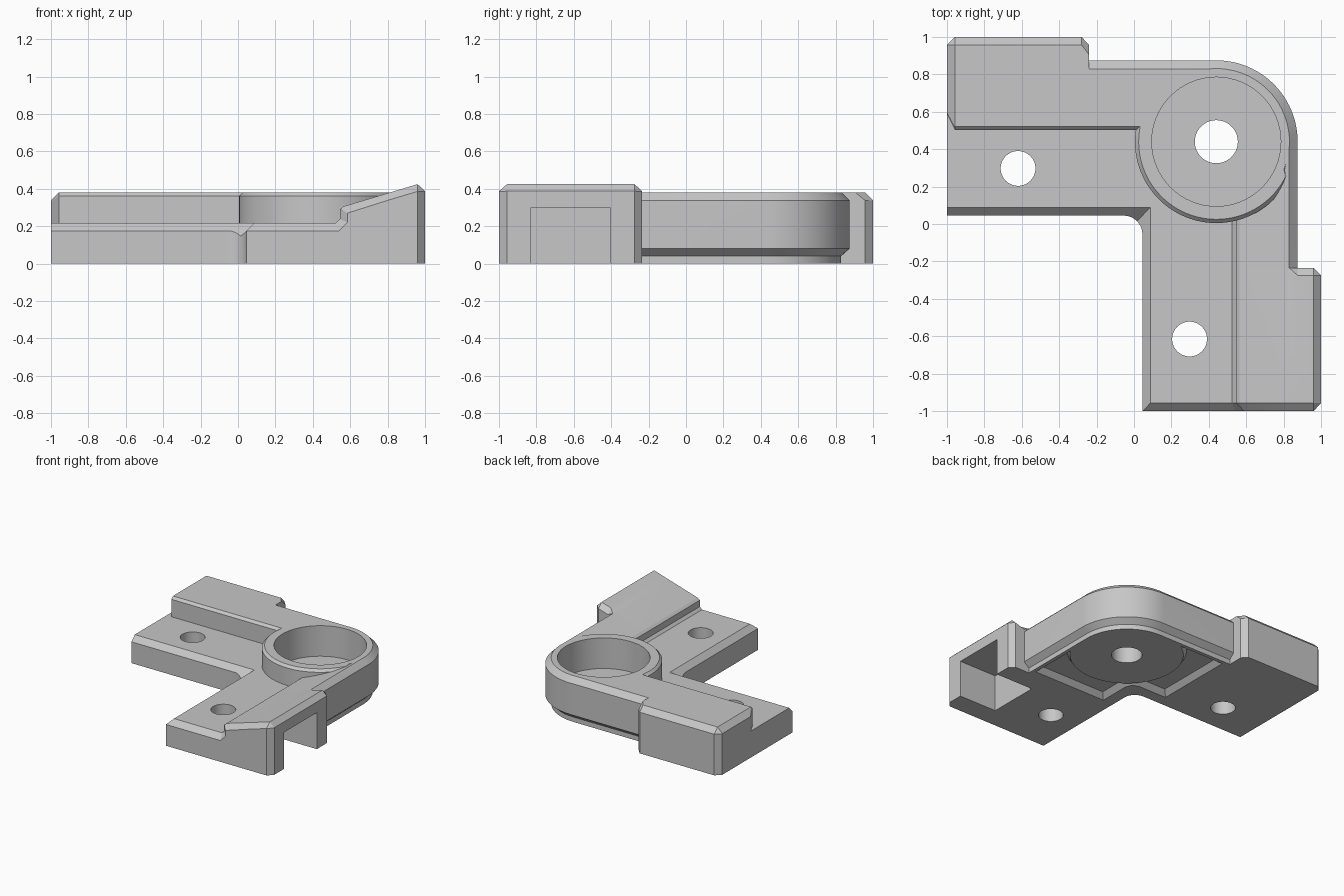
import bpy, bmesh
from math import sin, cos, pi, radians

cube = bpy.data.objects.get("Cube")
if cube:
    bpy.data.objects.remove(cube, do_unlink=True)

C, R, TOP = 0.44, 0.435, 0.381   # boss centre (x and y), radius, height

grey = bpy.data.materials.new("plain_grey")
grey.use_nodes = True
grey.diffuse_color = (0.57, 0.57, 0.57, 1)
grey.node_tree.nodes["Principled BSDF"].inputs["Base Color"].default_value = (0.57, 0.57, 0.57, 1)


def loft(name, rings):
    """Closed solid through rings of equal point count."""
    bm = bmesh.new()
    loops = [[bm.verts.new(p) for p in ring] for ring in rings]
    n = len(loops[0])
    for a, b in zip(loops, loops[1:]):
        for i in range(n):
            j = (i + 1) % n
            bm.faces.new((a[i], a[j], b[j], b[i]))
    bm.faces.new(loops[0][::-1])
    bm.faces.new(loops[-1])
    bmesh.ops.remove_doubles(bm, verts=bm.verts, dist=0.0001)
    bmesh.ops.triangulate(bm, faces=bm.faces)
    bmesh.ops.dissolve_degenerate(bm, edges=bm.edges, dist=0.00005)
    bmesh.ops.recalc_face_normals(bm, faces=bm.faces)
    mesh = bpy.data.meshes.new(name)
    bm.to_mesh(mesh)
    bm.free()
    mesh.materials.append(grey)
    obj = bpy.data.objects.new(name, mesh)
    bpy.context.collection.objects.link(obj)
    return obj


def circle(x, y, r, z, n=64):
    return [(x + r * cos(2 * pi * i / n), y + r * sin(2 * pi * i / n), z) for i in range(n)]


def cylinder(name, x, y, r, z0, z1):
    return loft(name, [circle(x, y, r, z0), circle(x, y, r, z1)])


def combine(target, other, operation):
    mod = target.modifiers.new(other.name, "BOOLEAN")
    mod.operation, mod.solver, mod.object = operation, "EXACT", other
    bpy.context.view_layer.objects.active = target
    bpy.ops.object.modifier_apply(modifier=mod.name)
    bpy.data.objects.remove(other, do_unlink=True)


def wall(x):
    return [(x, .08), (x, .04), (x, 0)]


# South arm: sections (x, z) along y, ending in the narrower neck
slab = [(.045, 0), (.045, .175), (.088, .218)]
undercut = [(.875, .08), (.83, .04), (.83, 0)]
low = slab + [(.525, .218), (.545, .238), (.545, .29), (.565, .306), (.815, TOP)]
front = [(.045, 0), (.045, .175), (.046, .175), (.54, .175), (.585, .22), (.585, .265), (.586, .27),
         (.815, .3425), (.83, .347), (.875, .3605), (.96, .386), (.961, .385)] + wall(.961)
full = low + [(.83, .3855), (.875, .399), (.96, .4245), (1, .387)] + wall(1)
end = low + [(.83, TOP), (.875, .36), (.96, .386), (.961, .385)] + wall(.961)
neck = low + [(.83, TOP), (.874, .339), (.8745, .3385), (.875, .338)] + undercut
stations = [(-1, front), (-.957, full), (-.275, full), (-.235, end), (-.235, neck), (C, neck)]
bracket = loft("corner_bracket", [[(x, y, z) for x, z in prof] for y, prof in stations])

# West arm: sections (y, z) along x, ending in the narrower neck
low = slab + [(.502, .218), (.502, .361), (.522, TOP), (.83, TOP)]
tip = slab + [(.59, .218), (.59, .328), (.6, .338), (.83, .338), (.875, .338),
              (.957, .338), (.958, .337)] + wall(.958)
full = low + [(.875, TOP), (.957, TOP), (1, .338)] + wall(1)
end = low + [(.875, TOP), (.905, TOP), (.957, .338)] + wall(.957)
neck = low + [(.874, .339), (.8745, .3385), (.875, .338)] + undercut
stations = [(-1, tip), (-.957, full), (-.28, full), (-.24, end), (-.24, neck), (C, neck)]
west_arm = loft("west_arm", [[(x, y, z) for y, z in prof] for x, prof in stations])
combine(bracket, west_arm, "UNION")

# Inside corner fillet, topped by the two arm chamfer planes
arc = [(-.055 + .1 * sin(t * pi / 16), -.055 + .1 * cos(t * pi / 16)) for t in range(9)]
plan = arc + [(.065, -.055), (.065, .065), (-.055, .065)]
for name, height in (("fillet_west", lambda x, y: .13 + y), ("fillet_south", lambda x, y: .13 + x)):
    fillet = loft(name, [[(x, y, 0) for x, y in plan], [(x, y, height(x, y)) for x, y in plan]])
    combine(bracket, fillet, "UNION")

# Round boss: wider top chamfer where it forms the outer corner
N = 96


def boss_ring(level):
    ring = []
    for i in range(N):
        t = 2 * pi * i / N
        c = .044 if i <= N // 3 or i >= N - 6 else .02
        r, z = [(R - .045, 0), (R - .045, .04), (R, .08), (R, TOP - c), (R - c, TOP)][level]
        ring.append((C + r * cos(t), C + r * sin(t), z))
    return ring


combine(bracket, loft("round_boss", [boss_ring(k) for k in range(5)]), "UNION")


# Underside groove with sloping walls, wrapped around the foot of the boss
def groove_ring(a, z):
    e, w, f = -.15 - a, .18 - a, .76 + a
    pts = [(e, f), (e, w), (w - .07, w), (w - .02, w - .02), (w, w - .07), (w, e), (f, e), (f, C), (C, f)]
    return [(x, y, z) for x, y in pts]


groove = loft("underside_groove", [groove_ring(.06, -.02), groove_ring(0, .04)])
foot = loft("boss_foot", [circle(C, C, .4, -.04, N), circle(C, C, .46, .06, N)])
combine(groove, foot, "DIFFERENCE")
combine(bracket, groove, "DIFFERENCE")

# Bearing seat, through holes and side notch
for args in (("seat_cutter", C, C, .345, .13, .6), ("centre_hole", C, C, .115, -.1, .3),
             ("west_screw_hole", -.62, .297, .093, -.1, .5),
             ("south_screw_hole", .297, -.615, .093, -.1, .5)):
    combine(bracket, cylinder(*args), "DIFFERENCE")
corners = [(.66, -.83), (1.2, -.83), (1.2, -.405), (.66, -.405)]
notch = loft("side_notch", [[(x, y, z) for x, y in corners] for z in (-.1, .3)])
combine(bracket, notch, "DIFFERENCE")

# Smooth round walls, keep chamfer edges crisp
bpy.ops.object.select_all(action="DESELECT")
bracket.select_set(True)
bpy.context.view_layer.objects.active = bracket
bpy.ops.object.shade_smooth_by_angle(angle=radians(15))
